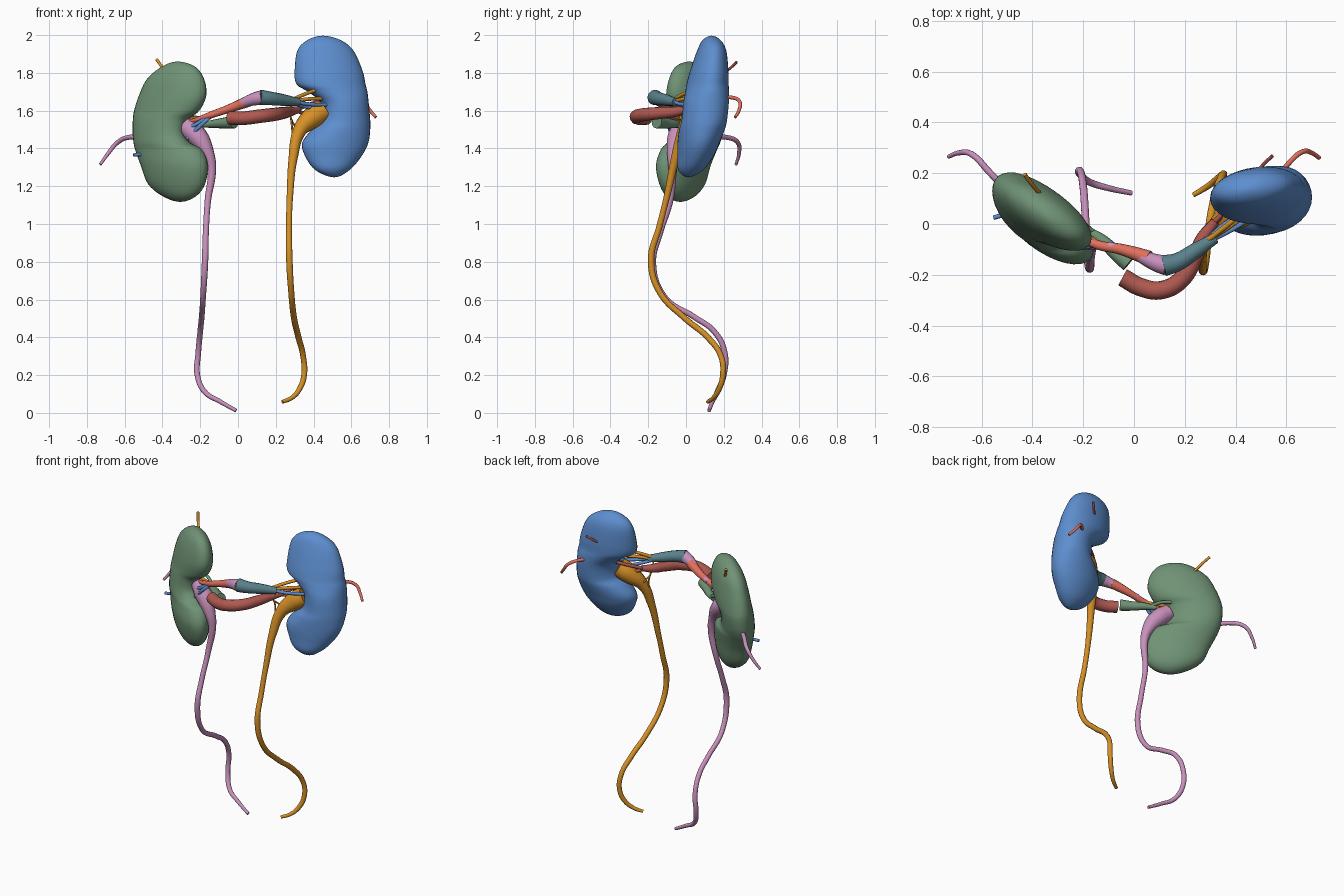
import bpy, math

COLORS = {
    "green": (.16, .29, .18), "blue": (.11, .27, .62), "orange": (.67, .28, .02),
    "purple": (.58, .28, .5), "brown": (.43, .10, .08), "salmon": (.75, .16, .11),
    "teal": (.10, .22, .26),
}
MATS = {}
for key, c in COLORS.items():
    MATS[key] = bpy.data.materials.new(key)
    MATS[key].diffuse_color = (*c, 1)


def catmull(p0, p1, p2, p3, t):
    return [.5 * (2 * b + (c - a) * t + (2 * a - 5 * b + 4 * c - d) * t * t
                  + (3 * b - a - 3 * c + d) * t ** 3)
            for a, b, c, d in zip(p0, p1, p2, p3)]


def kidney(name, rows, pivot, slope, color, segs=32, sub=5):
    """Loft of ellipses; each row is z, x_min, x_max, y_centre, half_depth."""
    flip = lambda r: (r[0], r[2], r[1], r[3], -r[4])
    pts = [flip(rows[1])] + rows + [flip(rows[-2])]
    rings = []
    for i in range(1, len(pts) - 2):
        rings += [catmull(*pts[i - 1:i + 3], k / sub) for k in range(sub)]
    rings = rings[1:]

    def place(r, a):
        x = (r[1] + r[2]) / 2 + (r[2] - r[1]) / 2 * math.cos(a)
        return (x, r[3] + slope * (x - pivot) + r[4] * math.sin(a), r[0])

    verts = [place(r, math.tau * j / segs) for r in rings for j in range(segs)]
    verts += [place(rows[0], 0), place(rows[-1], 0)]
    top, bottom, last = len(verts) - 2, len(verts) - 1, (len(rings) - 1) * segs
    faces = []
    for j in range(segs):
        k = (j + 1) % segs
        faces += [(top, j, k), (bottom, last + k, last + j)]
        for i in range(len(rings) - 1):
            a, b = i * segs, (i + 1) * segs
            faces.append((a + j, b + j, b + k, a + k))
    me = bpy.data.meshes.new(name)
    me.from_pydata(verts, [], faces)
    me.shade_smooth()
    me.materials.append(MATS[color])
    bpy.context.collection.objects.link(bpy.data.objects.new(name, me))


def tube(name, pts, color, r=None):
    """Round tube through (x, y, z, radius) points, or fixed radius r."""
    cu = bpy.data.curves.new(name, 'CURVE')
    cu.dimensions = '3D'
    cu.bevel_depth, cu.bevel_resolution = 1, 4
    cu.resolution_u, cu.use_fill_caps = 8, True
    sp = cu.splines.new('BEZIER')
    sp.radius_interpolation = 'CARDINAL'
    sp.bezier_points.add(len(pts) - 1)
    for bp, p in zip(sp.bezier_points, pts):
        bp.co = p[:3]
        bp.radius = r or p[3]
        bp.handle_left_type = bp.handle_right_type = 'AUTO'
    cu.materials.append(MATS[color])
    ob = bpy.data.objects.new(name, cu)
    bpy.context.collection.objects.link(ob)
    bpy.ops.object.select_all(action='DESELECT')
    ob.select_set(True)
    bpy.context.view_layer.objects.active = ob
    bpy.ops.object.convert(target='MESH')
    bpy.ops.object.shade_smooth_by_angle(angle=math.radians(50))


# Kidneys
kidney("kidney_blue", [
    (1.997, .45, .45, .14, 0), (1.975, .37, .54, .14, .045), (1.92, .315, .61, .14, .075),
    (1.81, .30, .66, .125, .10), (1.74, .31, .675, .115, .11), (1.70, .37, .685, .11, .115),
    (1.64, .44, .692, .10, .12), (1.55, .44, .70, .09, .12), (1.50, .39, .70, .08, .12),
    (1.43, .34, .69, .065, .11), (1.36, .355, .655, .05, .095), (1.285, .41, .59, .025, .065),
    (1.247, .51, .51, .01, 0)], .5, .1, "blue")
kidney("kidney_green", [
    (1.86, -.32, -.32, .04, 0), (1.835, -.40, -.23, .042, .055), (1.77, -.48, -.18, .045, .09),
    (1.68, -.525, -.168, .045, .11), (1.60, -.55, -.205, .045, .118),
    (1.55, -.557, -.265, .04, .12), (1.48, -.558, -.285, .03, .12), (1.43, -.553, -.255, .02, .12),
    (1.395, -.545, -.19, .015, .12), (1.31, -.515, -.16, 0, .115), (1.21, -.475, -.175, 0, .095),
    (1.145, -.395, -.225, 0, .06), (1.117, -.305, -.305, 0, 0)], -.365, -.5, "green")

# Ureters with funnel-shaped upper ends
tube("ureter_purple", [
    (-.28, -.01, 1.52, .05), (-.22, -.04, 1.47, .055), (-.165, -.065, 1.385, .037),
    (-.14, -.07, 1.30, .024), (-.16, -.085, 1.12, .017), (-.17, -.135, .96, .016),
    (-.175, -.175, .79, .017), (-.185, -.11, .61, .015), (-.192, .04, .51, .015),
    (-.20, .15, .43, .015), (-.21, .205, .32, .015), (-.215, .20, .20, .015),
    (-.175, .165, .11, .014), (-.095, .14, .06, .012), (-.01, .122, .012, .010)], "purple")
tube("ureter_orange", [
    (.45, .06, 1.60, .06), (.39, .035, 1.56, .058), (.325, -.01, 1.49, .036),
    (.292, -.055, 1.35, .024), (.275, -.10, 1.15, .017), (.27, -.14, .99, .016),
    (.272, -.185, .81, .017), (.282, -.14, .64, .016), (.297, -.005, .50, .016),
    (.32, .115, .40, .016), (.345, .185, .30, .015), (.35, .195, .20, .015),
    (.325, .175, .125, .014), (.285, .145, .08, .012), (.235, .115, .058, .010)], "orange")

# Main vessels between the kidneys
tube("artery_teal", [
    (.115, -.165, 1.67, .041), (.17, -.15, 1.665, .036), (.25, -.10, 1.655, .03),
    (.32, -.055, 1.645, .022)], "teal")
tube("artery_purple", [
    (.13, -.165, 1.67, .038), (.08, -.15, 1.66, .033), (0, -.115, 1.63, .022),
    (-.10, -.085, 1.595, .016)], "purple")
tube("artery_salmon", [
    (.06, -.135, 1.652, .03), (-.05, -.10, 1.61, .022), (-.15, -.08, 1.575, .018),
    (-.23, -.04, 1.545, .014)], "salmon")
tube("vein_brown", [
    (-.045, -.21, 1.56, .036), (.03, -.25, 1.56, .036), (.11, -.26, 1.57, .036),
    (.19, -.215, 1.58, .035), (.24, -.13, 1.588, .032), (.275, -.05, 1.595, .027),
    (.32, .01, 1.605, .018)], "brown")
tube("vein_green", [
    (-.02, -.155, 1.54, .034), (-.07, -.115, 1.535, .029), (-.13, -.06, 1.53, .022),
    (-.19, -.02, 1.525, .015)], "green")

# Small branches fanning into each hilum
right_fan = [
    ("orange", (.27, -.08, 1.65), (.36, -.01, 1.69), (.45, .06, 1.72)),
    ("orange", (.28, -.07, 1.645), (.36, -.02, 1.66), (.46, .05, 1.665)),
    ("blue", (.29, -.07, 1.65), (.37, -.03, 1.635), (.47, .03, 1.63)),
    ("blue", (.29, -.06, 1.64), (.36, 0, 1.62), (.46, .06, 1.60)),
    ("brown", (.30, -.01, 1.60), (.37, .06, 1.63), (.46, .12, 1.66)),
    ("brown", (.30, -.01, 1.60), (.37, .05, 1.58), (.46, .10, 1.55))]
left_fan = [
    ("salmon", (-.14, -.08, 1.58), (-.21, -.06, 1.555), (-.30, -.01, 1.535)),
    ("orange", (-.15, -.07, 1.57), (-.22, -.03, 1.56), (-.30, .02, 1.55)),
    ("blue", (-.15, -.08, 1.565), (-.20, -.09, 1.52), (-.27, -.06, 1.45)),
    ("blue", (-.15, -.07, 1.57), (-.21, -.08, 1.535), (-.29, -.04, 1.49)),
    ("green", (-.16, -.03, 1.53), (-.21, 0, 1.56), (-.28, .04, 1.57))]
for side, fan in (("right", right_fan), ("left", left_fan)):
    for i, (color, *pts) in enumerate(fan):
        tube(f"{side}_hilum_branch_{i}", pts, color, .010)
tube("ureter_twig", [(.285, -.07, 1.645), (.277, -.04, 1.59), (.283, -.02, 1.54),
                     (.29, -.02, 1.46)], "orange", .005)
tube("ureter_twig_fork", [(.279, -.03, 1.56), (.30, .01, 1.52), (.32, .01, 1.49)], "orange", .005)

# Small vessels emerging from the outer kidney surfaces
tube("green_outer_vessel", [
    (-.50, .13, 1.45, .013), (-.57, .205, 1.46, .013), (-.64, .275, 1.43, .012),
    (-.69, .28, 1.37, .010), (-.73, .265, 1.315, .008)], "purple")
tube("green_top_vessel", [(-.37, .12, 1.78), (-.405, .16, 1.835), (-.43, .195, 1.87)],
     "orange", .008)
tube("green_side_nub", [(-.50, .04, 1.37), (-.553, .025, 1.365)], "blue", .009)
tube("blue_outer_vessel", [
    (.56, .17, 1.66, .010), (.61, .24, 1.67, .010), (.665, .285, 1.645, .010),
    (.70, .28, 1.60, .009), (.73, .26, 1.565, .008)], "salmon")
tube("blue_back_vessel", [(.48, .20, 1.80), (.515, .24, 1.83), (.545, .268, 1.857)], "brown", .007)
